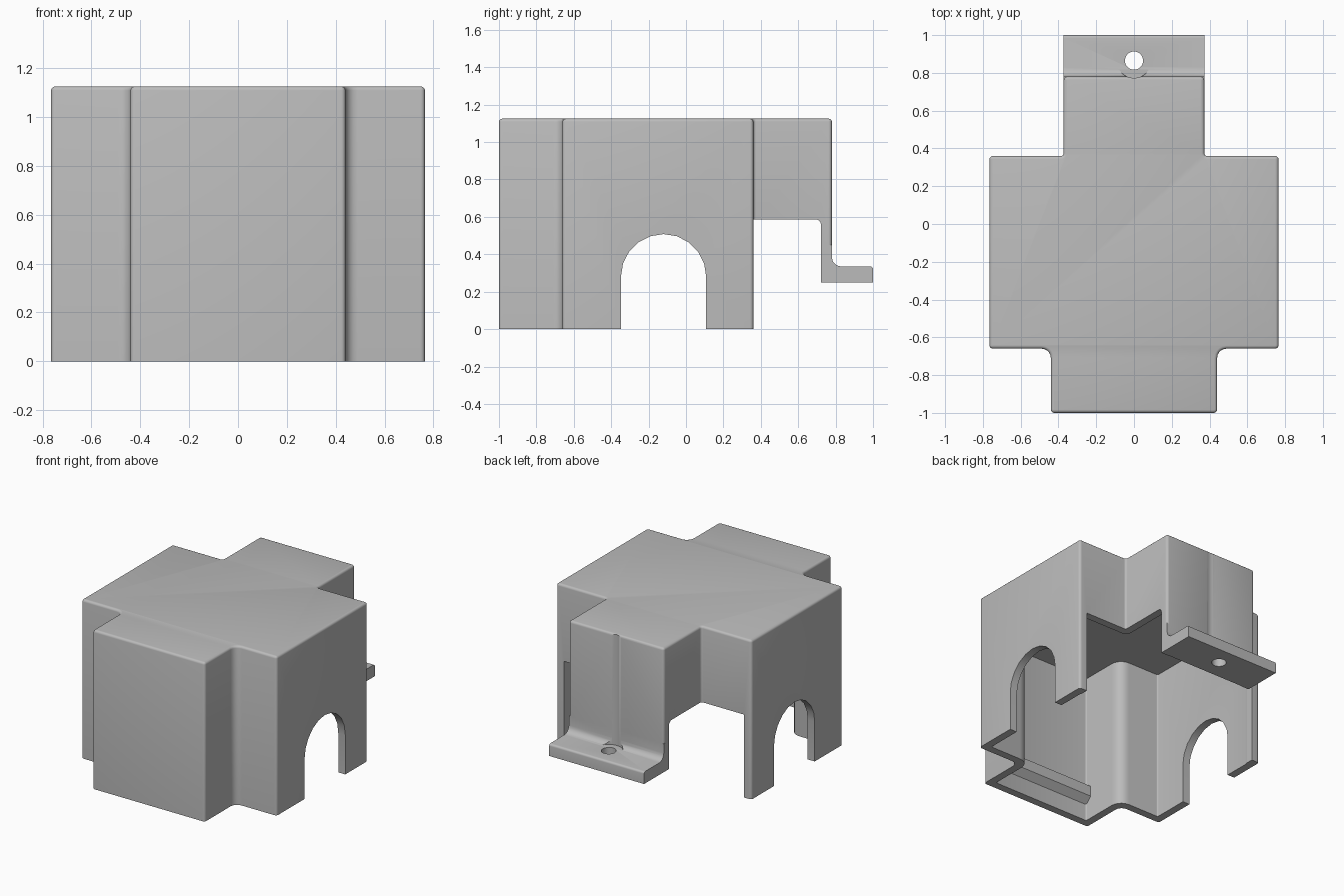
import bpy, bmesh
from math import pi
from mathutils import Vector, Matrix

if "Cube" in bpy.data.objects:
    bpy.data.objects.remove(bpy.data.objects["Cube"])

WALL = 0.055
TOP = 1.125
TILT = Matrix(((0, 0, 1), (1, 0, 0), (0, 1, 0))).to_4x4()  # profile (y, z) run along x

grey = bpy.data.materials.new("light grey plastic")
grey.use_nodes = True
grey.diffuse_color = (0.5, 0.5, 0.5, 1)
grey.node_tree.nodes["Principled BSDF"].inputs["Base Color"].default_value = (0.5, 0.5, 0.5, 1)


def rounded(corners, steps=5):
    """Round each (x, y, radius) corner with an arc."""
    pts = []
    for i, (x, y, r) in enumerate(corners):
        p = Vector((x, y))
        if r == 0:
            pts.append(p)
            continue
        a = p + (Vector(corners[i - 1][:2]) - p).normalized() * r
        b = p + (Vector(corners[(i + 1) % len(corners)][:2]) - p).normalized() * r
        centre = a + b - p
        for k in range(steps + 1):
            t = k / steps
            u = a.lerp(p, t).lerp(p.lerp(b, t), t)
            pts.append(centre + (u - centre).normalized() * r)
    return pts


def prism(name, pts, low, high, matrix=Matrix(), top_bevel=0):
    bm = bmesh.new()
    base = bm.faces.new([bm.verts.new((p[0], p[1], low)) for p in pts])
    out = bmesh.ops.extrude_face_region(bm, geom=[base])
    verts = [g for g in out["geom"] if isinstance(g, bmesh.types.BMVert)]
    bmesh.ops.translate(bm, verts=verts, vec=(0, 0, high - low))
    bmesh.ops.recalc_face_normals(bm, faces=bm.faces)
    if top_bevel:
        edges = [e for e in bm.edges if all(v.co.z > high - 1e-4 for v in e.verts)]
        bmesh.ops.bevel(bm, geom=edges, offset=top_bevel, segments=3,
                        profile=0.5, affect='EDGES', clamp_overlap=False)
    bm.transform(matrix)
    bmesh.ops.recalc_face_normals(bm, faces=bm.faces)
    mesh = bpy.data.meshes.new(name)
    bm.to_mesh(mesh)
    bm.free()
    mesh.materials.append(grey)
    ob = bpy.data.objects.new(name, mesh)
    bpy.context.collection.objects.link(ob)
    return ob


def box(name, x, y0, y1, z0, z1):
    return prism(name, [(-x, y0), (x, y0), (x, y1), (-x, y1)], z0, z1)


def circle(x, y, r, n=32):
    return [Vector((x, y)) + Matrix.Rotation(2 * pi * k / n, 2) @ Vector((r, 0)) for k in range(n)]


def combine(target, tool, operation):
    mod = target.modifiers.new(tool.name, 'BOOLEAN')
    mod.operation, mod.solver, mod.object = operation, 'EXACT', tool
    bpy.context.view_layer.objects.active = target
    bpy.ops.object.modifier_apply(modifier=mod.name)
    bpy.data.objects.remove(tool)


def plan(t, convex, front_in, back_in):
    """Stepped cross-shaped outline, moved inwards by t."""
    right = [(0.44 - t, -1 + t, convex), (0.44 - t, -0.66 + t, front_in),
             (0.765 - t, -0.66 + t, convex), (0.765 - t, 0.36 - t, convex),
             (0.372 - t, 0.36 - t, back_in), (0.372 - t, 0.78 - t, convex)]
    return rounded(right + [(-x, y, r) for x, y, r in reversed(right)])


# Outer housing with rounded rim, plus the mounting flange
housing = prism("housing", plan(0, 0.018, 0.05, 0.015), 0, TOP, top_bevel=0.016)
flange_profile = rounded([(0.75, 0.2, 0), (1, 0.2, 0), (1, 0.335, 0.015),
                          (0.78, 0.335, 0.05), (0.78, 0.45, 0), (0.75, 0.45, 0)])
combine(housing, prism("flange", flange_profile, -0.372, 0.372, TILT), 'UNION')

# Hollow interior, open at the bottom
combine(housing, prism("cavity", plan(WALL, 0.01, 0.08, 0.04), -0.1, TOP - WALL), 'DIFFERENCE')

# Rear opening under the back section, and the underside of the flange
opening = rounded([(0.295, -0.1, 0), (0.722, -0.1, 0), (0.722, 0.587, 0.03), (0.295, 0.587, 0)])
combine(housing, prism("rear_opening", opening, -0.705, 0.705, TILT), 'DIFFERENCE')
combine(housing, box("flange_underside", 0.5, 0.5, 1.1, -0.1, 0.25), 'DIFFERENCE')

# Arched openings through both sides
arch = [p for p in circle(-0.12, 0.28, 0.228, 20) if p.y > 0.279]
arch += [Vector((-0.348, -0.1)), Vector((0.108, -0.1))]
combine(housing, prism("side_arches", arch, -1, 1, TILT), 'DIFFERENCE')

# Screw hole and the tool clearance groove above it
combine(housing, prism("screw_hole", circle(0, 0.865, 0.048), 0.1, 0.5), 'DIFFERENCE')
combine(housing, prism("tool_groove", circle(0, 0.865, 0.092), 0.337, 1.3), 'DIFFERENCE')

# Catch rib along the inside of the front wall
rib = [(-0.96, 0.12), (-0.945, 0.12), (-0.9, 0.165), (-0.9, 0.24), (-0.945, 0.27), (-0.96, 0.27)]
catch_rib = prism("catch_rib", rib, -0.395, 0.395, TILT)

# Smooth shading with crisp edges
bpy.context.view_layer.update()
for part in (housing, catch_rib):
    part.select_set(True)
bpy.context.view_layer.objects.active = housing
bpy.ops.object.shade_smooth_by_angle(angle=0.6)
